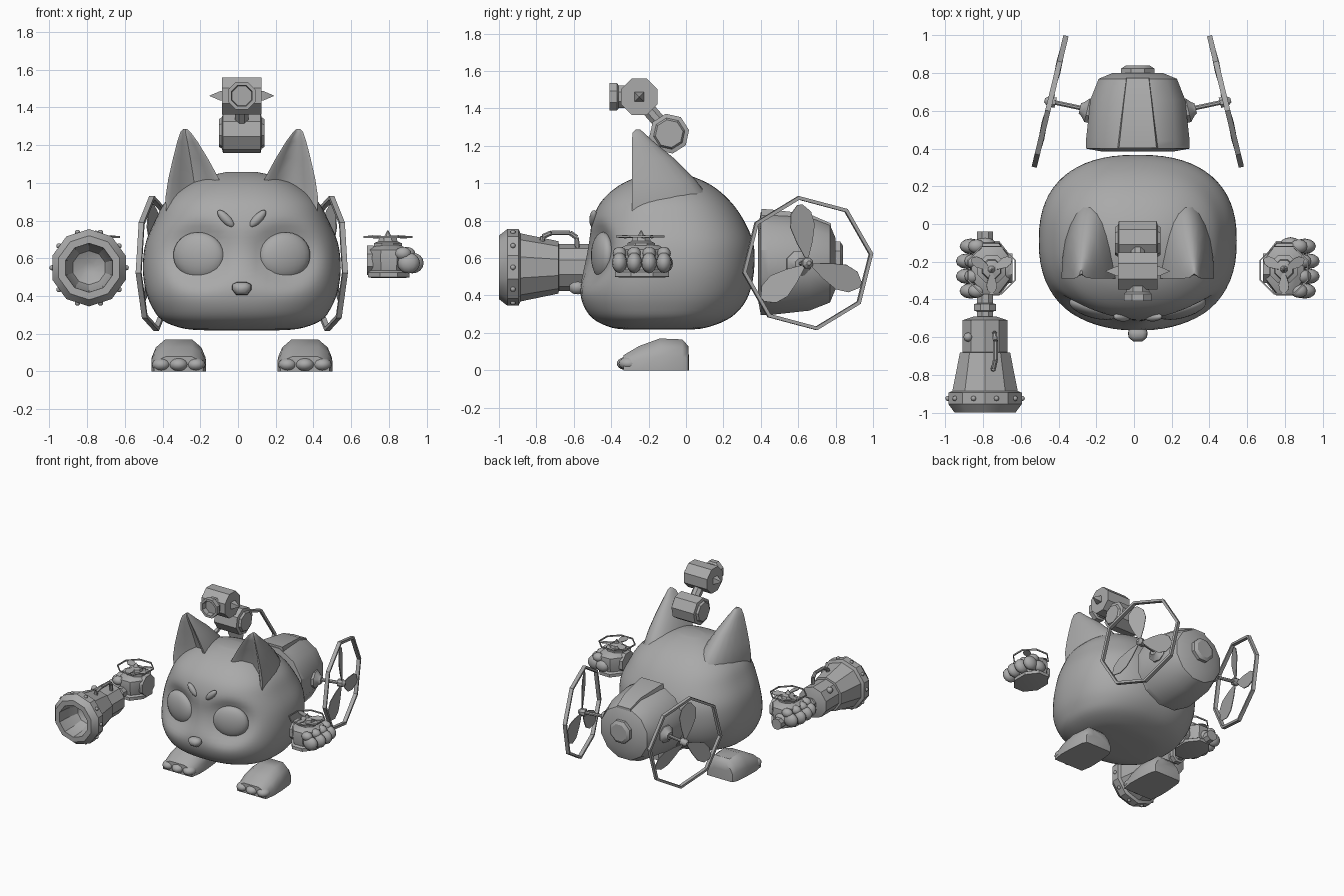
import bpy, bmesh, math
from mathutils import Matrix, Vector

if "Cube" in bpy.data.objects:
    bpy.data.objects.remove(bpy.data.objects["Cube"])

CX = 0.02  # symmetry plane of the body
grey = bpy.data.materials.new("plain grey")
grey.diffuse_color = (0.4, 0.4, 0.4, 1)
grey.use_nodes = True
grey.node_tree.nodes["Principled BSDF"].inputs["Base Color"].default_value = grey.diffuse_color


def make(name, verts, faces, angle=40):
    me = bpy.data.meshes.new(name)
    me.from_pydata([tuple(v) for v in verts], [], faces)
    bm = bmesh.new()
    bm.from_mesh(me)
    bmesh.ops.recalc_face_normals(bm, faces=bm.faces)
    bm.to_mesh(me)
    bm.free()
    me.materials.append(grey)
    me.shade_smooth()
    me.set_sharp_from_angle(angle=math.radians(angle))
    ob = bpy.data.objects.new(name, me)
    bpy.context.collection.objects.link(ob)
    return ob


def loft(name, rings, closed=False, angle=40):
    n, m = len(rings[0]), len(rings)
    faces = [(i * n + j, i * n + (j + 1) % n, (i + 1) % m * n + (j + 1) % n, (i + 1) % m * n + j)
             for i in range(m if closed else m - 1) for j in range(n)]
    if not closed:
        faces += [tuple(range(n)), tuple(range((m - 1) * n, m * n))]
    return make(name, [v for r in rings for v in r], faces, angle)


def frame(loc, axis):
    return Matrix.Translation(loc) @ Vector(axis).to_track_quat('Z', 'Y').to_matrix().to_4x4()


def lathe(name, profile, loc, axis=(0, 0, 1), sides=8, phase=22.5, stretch=1, closed=False, angle=30):
    """Profile is a list of (radius, height along axis)."""
    M = frame(loc, axis)
    rings = []
    for r, h in profile:
        a = [math.radians(phase) + math.tau * j / sides for j in range(sides)]
        rings.append([M @ Vector((r * math.cos(t), r * stretch * math.sin(t), h)) for t in a])
    return loft(name, rings, closed, angle)


def rod(name, a, b, r, sides=8):
    d = Vector(b) - Vector(a)
    return lathe(name, [(r, 0), (r, d.length)], a, d, sides)


def ball(name, loc, size, rot=(0, 0, 0), seg=16):
    bm = bmesh.new()
    bmesh.ops.create_uvsphere(bm, u_segments=seg, v_segments=seg // 2 + 2, radius=1)
    R = Matrix.Rotation(rot[2], 4, 'Z') @ Matrix.Rotation(rot[1], 4, 'Y')
    bm.transform(Matrix.Translation(loc) @ R @ Matrix.Diagonal((*size, 1)))
    v = [p.co.copy() for p in bm.verts]
    f = [[p.index for p in q.verts] for q in bm.faces]
    bm.free()
    return make(name, v, f, 60)


def mirror(ob):
    faces = [tuple(p.vertices) for p in ob.data.polygons]
    return make(ob.name + "_left", [(2 * CX - v.co.x, v.co.y, v.co.z) for v in ob.data.vertices], faces, 40)


def rotor(name, loc, axis, R, phase, spin, k=1.0):
    """Octagonal guard ring with three leaf blades."""
    d, M = 0.014 * k, frame(loc, axis)
    parts = [lathe(name + "_ring", [(R, -d), (R, d), (R * 0.945, d), (R * 0.945, -d)],
                   loc, axis, 8, phase, closed=True)]
    leaf = [(0.03, 0.01), (0.11, 0.045), (0.2, 0.072), (0.27, 0.06), (0.315, 0.015)]
    for b in range(3):
        Rz = M @ Matrix.Rotation(math.radians(spin + 120 * b), 4, 'Z') @ Matrix.Rotation(0.2, 4, 'X')
        edge = leaf + [(u, -v) for u, v in reversed(leaf)]
        parts.append(loft(name + "_blade", [[Rz @ Vector((u * k, v * k, h)) for u, v in edge]
                                            for h in (-0.003, 0.003)]))
    return parts


# head: stacked rounded sections (z, half width, front y, back y)
levels = [(0.217, 0.14, -0.28, 0.0), (0.226, 0.30, -0.39, 0.10), (0.27, 0.42, -0.49, 0.22),
          (0.34, 0.475, -0.545, 0.30), (0.43, 0.51, -0.565, 0.345), (0.55, 0.525, -0.545, 0.365),
          (0.68, 0.51, -0.52, 0.36), (0.80, 0.46, -0.50, 0.31), (0.90, 0.405, -0.455, 0.24),
          (0.98, 0.31, -0.37, 0.15), (1.03, 0.2, -0.27, 0.05), (1.058, 0.08, -0.17, -0.05)]
fine = []
for i in range(len(levels) - 1):
    p = [levels[min(max(i + o, 0), len(levels) - 1)] for o in (-1, 0, 1, 2)]
    for t in (0, 0.25, 0.5, 0.75):
        fine.append([0.5 * (2 * b + (c - a) * t + (2 * a - 5 * b + 4 * c - d) * t * t
                            + (3 * b - a - 3 * c + d) * t ** 3) for a, b, c, d in zip(*p)])
fine.append(levels[-1])
rings = []
for z, w, yf, yb in fine:
    ring = []
    for j in range(64):
        a = math.tau * j / 64
        c, s = math.cos(a), math.sin(a)
        x = w * math.copysign(abs(c) ** (2 / 2.4), c)
        y = (yf + yb) / 2 + (yb - yf) / 2 * math.copysign(abs(s) ** (2 / 2.4), s)
        if s < 0:  # eye sockets
            q = ((abs(x) - 0.23) / 0.17) ** 2 + ((z - 0.615) / 0.155) ** 2
            y += 0.06 * math.exp(-q * q)
        ring.append((CX + x, y, z))
    rings.append(ring)
loft("head", rings, angle=75)

# eyes and brows
mirror(ball("eye", (CX + 0.228, -0.445, 0.613), (0.14, 0.055, 0.125), (0, -0.15, 0.25), 24))
ball("eye", (CX + 0.228, -0.445, 0.613), (0.14, 0.055, 0.125), (0, -0.15, 0.25), 24)
mirror(ball("brow", (CX + 0.085, -0.495, 0.81), (0.06, 0.022, 0.024), (0, -0.8, 0.1)))

# nose: rounded triangle
nose = [(0.03, 0.005), (0.052, 0.022), (0.05, 0.038), (0.025, 0.045)]
nose = nose + [(-x, z) for x, z in reversed(nose)]
loft("nose", [[(CX + x * k, y, 0.44 + (z - 0.025) * k * 1.7) for x, z in nose]
              for k, y in ((0.7, -0.54), (1, -0.575), (0.95, -0.60), (0.5, -0.622))], angle=60)

# ears: hollow-fronted shells (z, inner x, outer x, front y, back y)
rings = []
for z, i, o, yf, yb in [(0.84, 0.08, 0.40, -0.29, 0.14), (0.92, 0.09, 0.405, -0.29, 0.125),
                        (1.02, 0.12, 0.39, -0.29, 0.05), (1.13, 0.18, 0.365, -0.29, -0.06),
                        (1.22, 0.235, 0.342, -0.29, -0.17), (1.27, 0.272, 0.325, -0.285, -0.225),
                        (1.287, 0.292, 0.308, -0.27, -0.245)]:
    c, w, d = (i + o) / 2, (o - i) / 2, yb - yf
    ring = [(CX + c + w * math.cos(math.pi * j / 12), yf + d * math.sin(math.pi * j / 12), z)
            for j in range(13)]
    ring += [(CX + c + w * u, yf + d * v, z) for u, v in
             ((-0.82, 0.02), (-0.55, 0.14), (0, 0.24), (0.55, 0.14), (0.82, 0.02))]
    rings.append(ring)
mirror(loft("ear", rings, angle=55))

# paws
rings = [[(0.355 + u * w, y, v * h) for u, v in
          ((-1, 0), (-1, 0.45), (-0.85, 0.75), (-0.5, 1), (0.5, 1), (0.85, 0.75), (1, 0.45), (1, 0))]
         for y, w, h in ((0.015, 0.10, 0.08), (0.012, 0.115, 0.13), (-0.02, 0.13, 0.165), (-0.14, 0.142, 0.17),
                         (-0.25, 0.145, 0.13), (-0.335, 0.13, 0.08))]
mirror(loft("paw", rings, angle=50))
for x, y in ((-0.092, -0.305), (0, -0.315), (0.092, -0.305)):
    mirror(ball("toe", (0.355 + x, y, 0.036), (0.05, 0.055, 0.036)))

# backpack pod with end cap and top panel
Y = (0, 1, 0)
lathe("backpack", [(0.2, 0.385), (0.285, 0.40), (0.285, 0.44), (0.26, 0.66), (0.215, 0.77), (0.14, 0.80)],
      (CX, 0, 0.57), Y, 12, 15)
lathe("backpack_cap", [(0.095, 0.79), (0.095, 0.825), (0.07, 0.84)], (CX, 0, 0.6), Y, 8)
loft("backpack_panel", [[(CX - w, y, z - 0.05), (CX - w * 0.9, y, z), (CX + w * 0.9, y, z), (CX + w, y, z - 0.05)]
                        for y, w, z in ((0.405, 0.11, 0.862), (0.45, 0.105, 0.86), (0.66, 0.08, 0.835),
                                        (0.775, 0.065, 0.785))])

# side propellers on angled shafts
axis = (0.97, 0.235, 0)
side = rotor("propeller", (0.485, 0.65, 0.573), axis, 0.362, 98, 98)
side.append(rod("propeller_shaft", (0.25, 0.6, 0.57), (0.495, 0.652, 0.573), 0.013))
side.append(lathe("propeller_mount", [(0.07, 0), (0.07, 0.06), (0.04, 0.085), (0.03, 0.10)], (0.23, 0.59, 0.57), axis))
side.append(lathe("propeller_hub", [(0.03, -0.03), (0.03, 0.01), (0.012, 0.03)], (0.485, 0.65, 0.573), axis))

# hands with a small rotor on top
side.append(lathe("hand", [(0.09, 0.495), (0.12, 0.50), (0.12, 0.525), (0.105, 0.535), (0.115, 0.6),
                           (0.11, 0.645), (0.07, 0.67)], (0.80, -0.235, 0), stretch=1.3))
side.append(lathe("wrist", [(0.085, 0), (0.085, 0.03), (0.07, 0.05), (0.07, 0.12)], (0.685, -0.235, 0.59),
                  (1, 0, 0)))
for y in (-0.118, -0.197, -0.277, -0.355):
    bulge = 0.02 if -0.3 < y < -0.15 else 0
    side.append(ball("finger", (0.905 + bulge, y, 0.575), (0.06, 0.041, 0.055), seg=12))
    side.append(ball("knuckle", (0.875 + bulge, y, 0.625), (0.045, 0.037, 0.035), seg=12))
side.append(ball("thumb", (0.83, -0.105, 0.57), (0.055, 0.035, 0.045), seg=12))
side.append(lathe("hand_rotor_base", [(0.08, 0.65), (0.08, 0.68), (0.055, 0.69), (0.05, 0.71), (0.02, 0.718),
                                      (0.003, 0.748)], (0.795, -0.24, 0)))
side += rotor("hand_rotor", (0.795, -0.245, 0.714), (0, 0, 1), 0.14, 22.5, 90, 0.39)
for part in side:
    mirror(part)

# cannon held by the left hand
G = (-0.79, 0, 0.55)
lathe("cannon", [(0.06, -0.49), (0.125, -0.51), (0.125, -0.68), (0.14, -0.682), (0.182, -0.885), (0.205, -0.895),
                 (0.205, -0.955), (0.17, -1.0), (0.13, -1.0), (0.125, -0.9), (0.09, -0.82), (0.03, -0.79)],
      G, Y, 10, 18)
lathe("cannon_grip", [(0.045, -0.04), (0.045, -0.42), (0.062, -0.425), (0.062, -0.46), (0.045, -0.465),
                      (0.045, -0.52)], G, Y)
for k in range(10):
    a = math.tau * (k + 0.5) / 10 + math.radians(18)
    ball("cannon_bolt", (-0.79 + 0.197 * math.cos(a), -0.925, 0.55 + 0.197 * math.sin(a)), (0.014,) * 3, seg=8)
path = [(-0.74, -0.58, 0.64), (-0.74, -0.585, 0.71), (-0.735, -0.62, 0.735), (-0.735, -0.72, 0.735),
        (-0.745, -0.765, 0.715), (-0.75, -0.775, 0.66)]
for a, b in zip(path, path[1:]):
    rod("cannon_handle", a, b, 0.014)
ball("cannon_knob", (-0.88, -0.6, 0.64), (0.025,) * 3, seg=8)

# two-joint turret above the head
X = (1, 0, 0)
lathe("turret_base", [(0.075, -0.12), (0.085, -0.105), (0.108, -0.1), (0.108, 0.1), (0.085, 0.105), (0.075, 0.12)],
      (CX, -0.09, 1.265), X, 8, 10)
rod("turret_neck", (CX, -0.1, 1.28), (CX, -0.24, 1.44), 0.04)
lathe("turret_head", [(0.106, -0.105), (0.106, 0.105)], (CX, -0.25, 1.462), X, 8)
lathe("turret_barrel", [(0.065, -0.3), (0.066, -0.36), (0.08, -0.37), (0.08, -0.408), (0.06, -0.408), (0.055, -0.37)],
      (CX, 0, 1.462), Y, 8)
for s in (-1, 1):
    lathe("turret_spike", [(0.035, 0.10), (0.035, 0.115), (0.002, 0.17)], (CX, -0.25, 1.462), (s, 0, 0), 4, 45)

# second copy of each mirrored body part was built on both sides; drop the doubled eye
extra = [o for o in bpy.data.objects if o.name.startswith("eye.")]
for o in extra:
    bpy.data.objects.remove(o)
